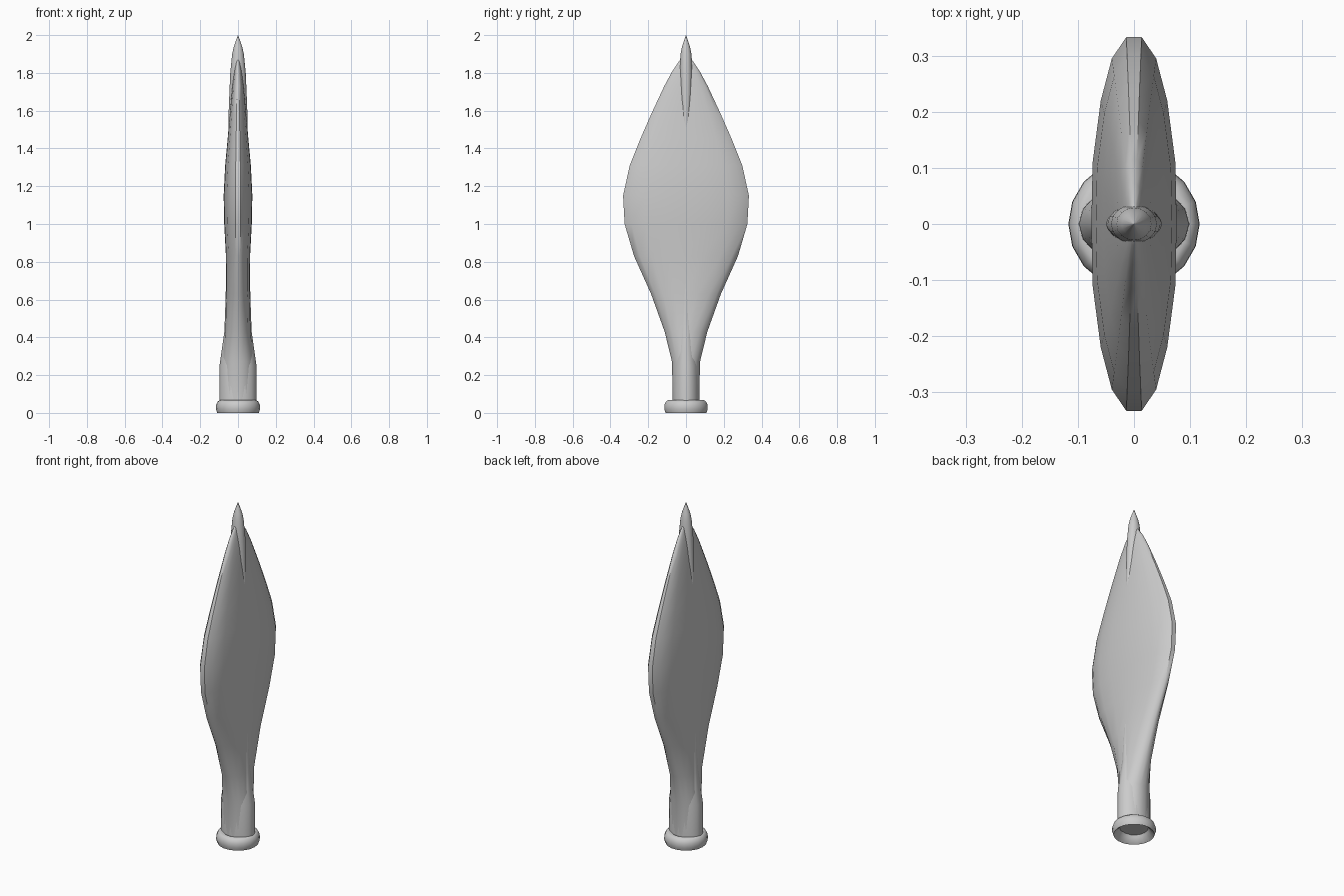
import bpy, bmesh, math

if "Cube" in bpy.data.objects:
    bpy.data.objects.remove(bpy.data.objects["Cube"])


def finish(name, bm, angle):
    bmesh.ops.recalc_face_normals(bm, faces=bm.faces)
    me = bpy.data.meshes.new(name)
    bm.to_mesh(me)
    bm.free()
    ob = bpy.data.objects.new(name, me)
    bpy.context.collection.objects.link(ob)
    bpy.ops.object.select_all(action='DESELECT')
    ob.select_set(True)
    bpy.context.view_layer.objects.active = ob
    bpy.ops.object.shade_smooth_by_angle(angle=math.radians(angle))
    return ob


def loft(name, section, stations, angle=50):
    """Skin a unit section scaled to (z, half x, half y) stations."""
    bm = bmesh.new()
    rings = [[bm.verts.new((x * hx, y * hy, z)) for x, y in section]
             for z, hx, hy in stations]
    n = len(section)
    for a, b in zip(rings, rings[1:]):
        for i in range(n):
            j = (i + 1) % n
            bm.faces.new((a[i], a[j], b[j], b[i]))
    bm.faces.new(rings[0])
    bm.faces.new(rings[-1])
    return finish(name, bm, angle)


def circle(n):
    return [(math.cos(2 * math.pi * i / n), math.sin(2 * math.pi * i / n)) for i in range(n)]


# Lens section with narrow blunt edges, mirrored from one quarter
quarter = [(1, 0), (.97, .33), (.78, .66), (.52, .886), (.18, 1)]
half = quarter + [(-x, y) for x, y in reversed(quarter)]
lens = half + [(-x, -y) for x, y in half[1:-1]]

# Leaf-shaped blade
loft("blade", lens, [
    (.04, .085, .07), (.27, .085, .074), (.43, .068, .113), (.63, .063, .185),
    (.83, .064, .275), (1.0, .073, .325), (1.15, .076, .333), (1.31, .068, .298),
    (1.45, .055, .242), (1.58, .044, .185), (1.73, .030, .115), (1.81, .020, .072),
    (1.86, .011, .038), (1.89, .004, .010)])

# Shaft core running through the blade, emerging as socket and spike
loft("core_and_spike", circle(16), [
    (.04, .099, .072), (.25, .098, .070), (.43, .072, .052), (.60, .066, .036),
    (.75, .062, .022), (1.1, .045, .025), (1.45, .050, .024), (1.58, .050, .028),
    (1.66, .047, .034), (1.80, .041, .035), (1.90, .031, .029), (1.94, .022, .021),
    (2.0, .0005, .0005)])

# Rounded collar, hollow underneath
profile = [(.110, 0), (.117, .020), (.116, .042), (.108, .060), (.096, .068),
           (.080, .066), (.070, .050), (.082, .030), (.095, .010)]
bm = bmesh.new()
rings = [[bm.verts.new((r * x, r * y, z)) for x, y in circle(18)] for r, z in profile]
for k, a in enumerate(rings):
    b = rings[(k + 1) % len(rings)]
    for i in range(18):
        j = (i + 1) % 18
        bm.faces.new((a[i], a[j], b[j], b[i]))
finish("collar", bm, 45)
